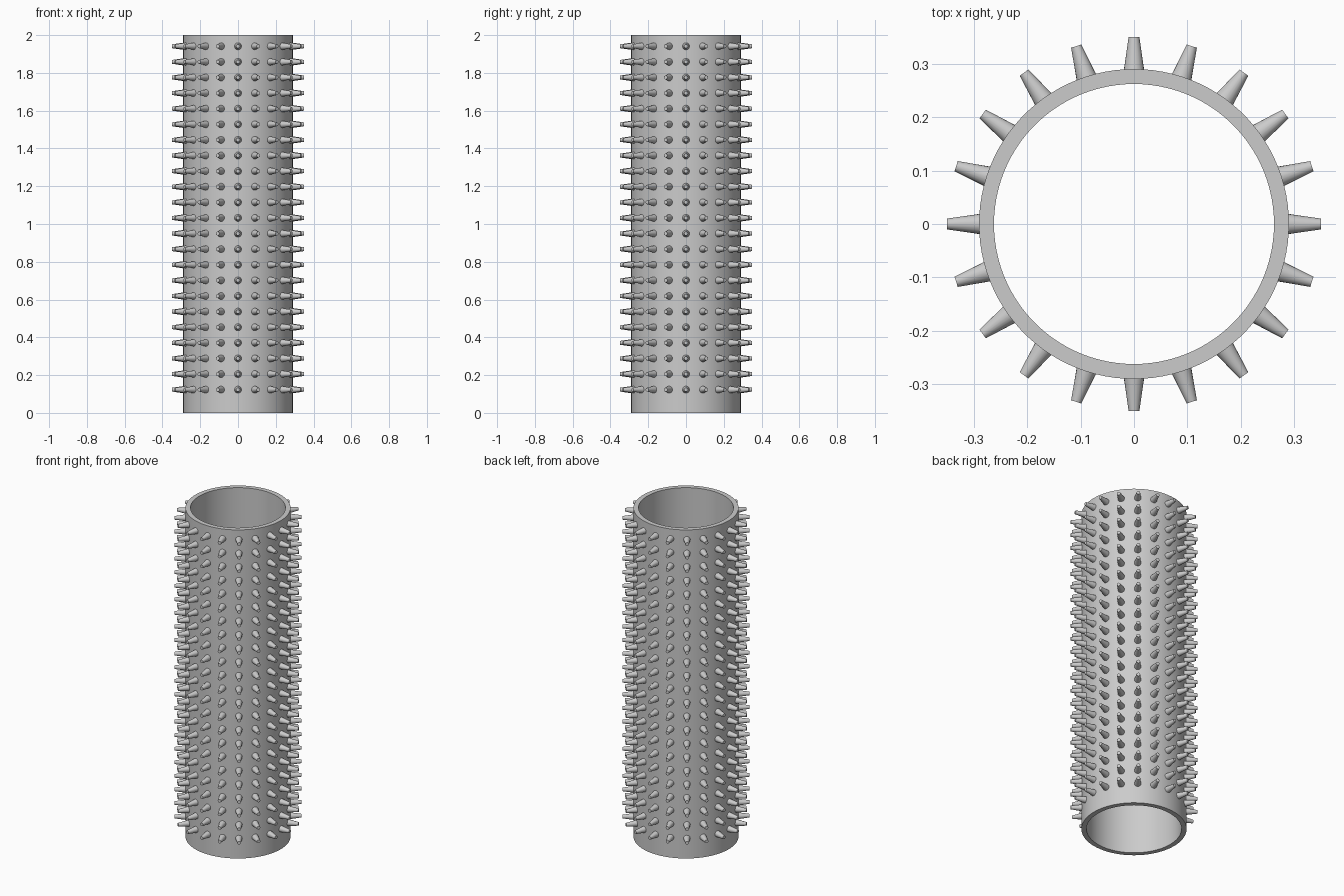
import bpy, bmesh
from math import pi, radians
from mathutils import Matrix

cube = bpy.data.objects.get("Cube")
if cube:
    bpy.data.objects.remove(cube, do_unlink=True)

OUTER, INNER, HEIGHT = 0.29, 0.262, 2.0
COLUMNS, ROWS = 20, 23
LOW, HIGH = 0.123, 1.941
ROOT, TIP = 0.28, 0.35

grey = bpy.data.materials.new("plain grey")
grey.use_nodes = True
colour = (0.6, 0.6, 0.6, 1)
grey.diffuse_color = colour
grey.node_tree.nodes["Principled BSDF"].inputs["Base Color"].default_value = colour


def make_object(name, bm):
    bmesh.ops.recalc_face_normals(bm, faces=bm.faces)
    mesh = bpy.data.meshes.new(name)
    bm.to_mesh(mesh)
    bm.free()
    mesh.materials.append(grey)
    obj = bpy.data.objects.new(name, mesh)
    bpy.context.collection.objects.link(obj)
    bpy.ops.object.select_all(action='DESELECT')
    obj.select_set(True)
    bpy.context.view_layer.objects.active = obj
    bpy.ops.object.shade_smooth_by_angle(angle=radians(35))
    return obj


# Hollow tube: a rectangular wall profile spun around z
bm = bmesh.new()
profile = [(INNER, 0), (OUTER, 0), (OUTER, HEIGHT), (INNER, HEIGHT)]
verts = [bm.verts.new((r, 0, z)) for r, z in profile]
edges = [bm.edges.new((verts[i], verts[i - 1])) for i in range(len(verts))]
bmesh.ops.spin(bm, geom=verts + edges, cent=(0, 0, 0), axis=(0, 0, 1),
               angle=2 * pi, steps=100, use_merge=True)
bmesh.ops.remove_doubles(bm, verts=bm.verts, dist=0.0001)
make_object("tube", bm)

# Blunt tapered spikes: aligned columns in evenly spaced rings
bm = bmesh.new()
outward = (Matrix.Translation(((ROOT + TIP) / 2, 0, 0))
           @ Matrix.Rotation(pi / 2, 4, 'Y'))
for row in range(ROWS):
    z = LOW + (HIGH - LOW) * row / (ROWS - 1)
    for column in range(COLUMNS):
        turn = Matrix.Rotation(2 * pi * column / COLUMNS, 4, 'Z')
        bmesh.ops.create_cone(bm, cap_ends=True, segments=20,
                              radius1=0.0202, radius2=0.01, depth=TIP - ROOT,
                              matrix=Matrix.Translation((0, 0, z)) @ turn @ outward)
make_object("spikes", bm)
